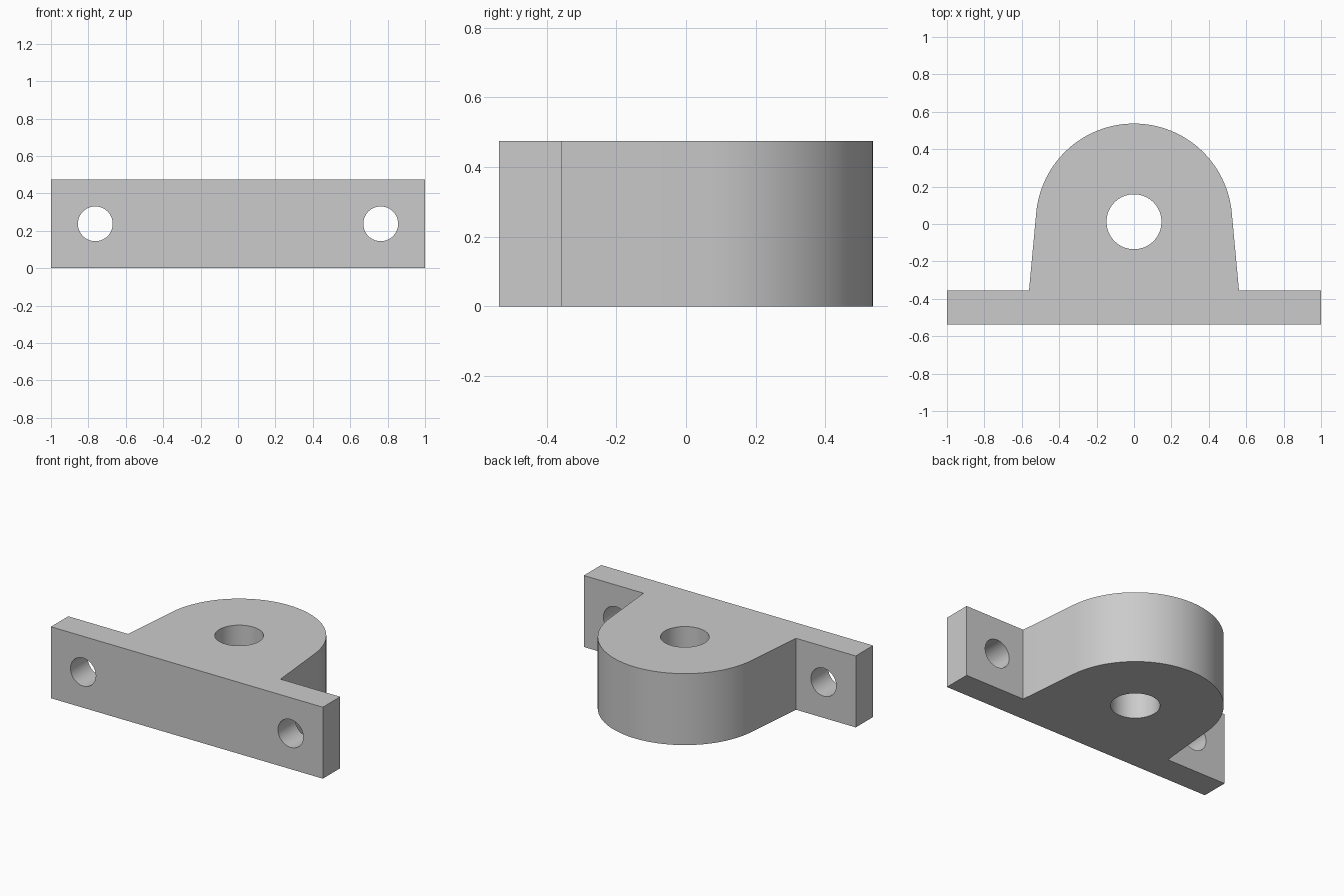
import bpy, bmesh
from math import sin, cos, pi, radians
from mathutils import Matrix

cube = bpy.data.objects.get("Cube")
if cube:
    bpy.data.objects.remove(cube, do_unlink=True)

HEIGHT = 0.475
BACK, FRONT, FLANGE = 0.537, -0.537, -0.355
BORE_Y, BOSS_R = 0.012, 0.525
TAPER = radians(5.3)

grey = bpy.data.materials.new("plain grey")
grey.use_nodes = True
colour = (0.6, 0.6, 0.6, 1)
grey.diffuse_color = colour
grey.node_tree.nodes["Principled BSDF"].inputs["Base Color"].default_value = colour


def add_object(name, bm):
    mesh = bpy.data.meshes.new(name)
    bmesh.ops.recalc_face_normals(bm, faces=bm.faces)
    bm.to_mesh(mesh)
    bm.free()
    mesh.materials.append(grey)
    obj = bpy.data.objects.new(name, mesh)
    bpy.context.collection.objects.link(obj)
    return obj


def cutter(name, radius, location, axis):
    bm = bmesh.new()
    turn = Matrix.Rotation(pi / 2, 4, "X") if axis == "Y" else Matrix()
    bmesh.ops.create_cone(bm, cap_ends=True, segments=64, radius1=radius,
                          radius2=radius, depth=1,
                          matrix=Matrix.Translation(location) @ turn)
    obj = add_object(name, bm)
    obj.hide_render = True
    return obj


# Outline: flange, tapered sides and round boss
foot_x = (BOSS_R + (BORE_Y - FLANGE) * sin(TAPER)) / cos(TAPER)
outline = [(-1, FLANGE), (-1, FRONT), (1, FRONT), (1, FLANGE), (foot_x, FLANGE)]
STEPS = 64
for i in range(STEPS + 1):
    a = TAPER + (pi - 2 * TAPER) * i / STEPS
    outline.append((BOSS_R * cos(a), BORE_Y + BOSS_R * sin(a)))
outline.append((-foot_x, FLANGE))

# Extrude the bracket body
bm = bmesh.new()
base = bm.faces.new([bm.verts.new((x, y, 0)) for x, y in outline])
result = bmesh.ops.extrude_face_region(bm, geom=[base], use_keep_orig=True)
top = [v for v in result["geom"] if isinstance(v, bmesh.types.BMVert)]
bmesh.ops.translate(bm, verts=top, vec=(0, 0, HEIGHT))
body = add_object("mounting_bracket", bm)

# Bore through the boss and a bolt hole in each flange
cutters = [cutter("bore_cutter", 0.147, (0, BORE_Y, HEIGHT / 2), "Z")]
for side, x in (("left", 0.763), ("right", -0.763)):
    cutters.append(cutter(side + "_bolt_hole_cutter", 0.093,
                          (x, FLANGE - 0.1, HEIGHT / 2), "Y"))
bpy.context.view_layer.objects.active = body
for tool in cutters:
    mod = body.modifiers.new(tool.name, "BOOLEAN")
    mod.operation = "DIFFERENCE"
    mod.solver = "EXACT"
    mod.object = tool
    bpy.ops.object.modifier_apply(modifier=mod.name)
    bpy.data.objects.remove(tool, do_unlink=True)

# Smooth round walls, sharp edges
bpy.ops.object.select_all(action="DESELECT")
body.select_set(True)
bpy.ops.object.shade_smooth_by_angle(angle=radians(30))
